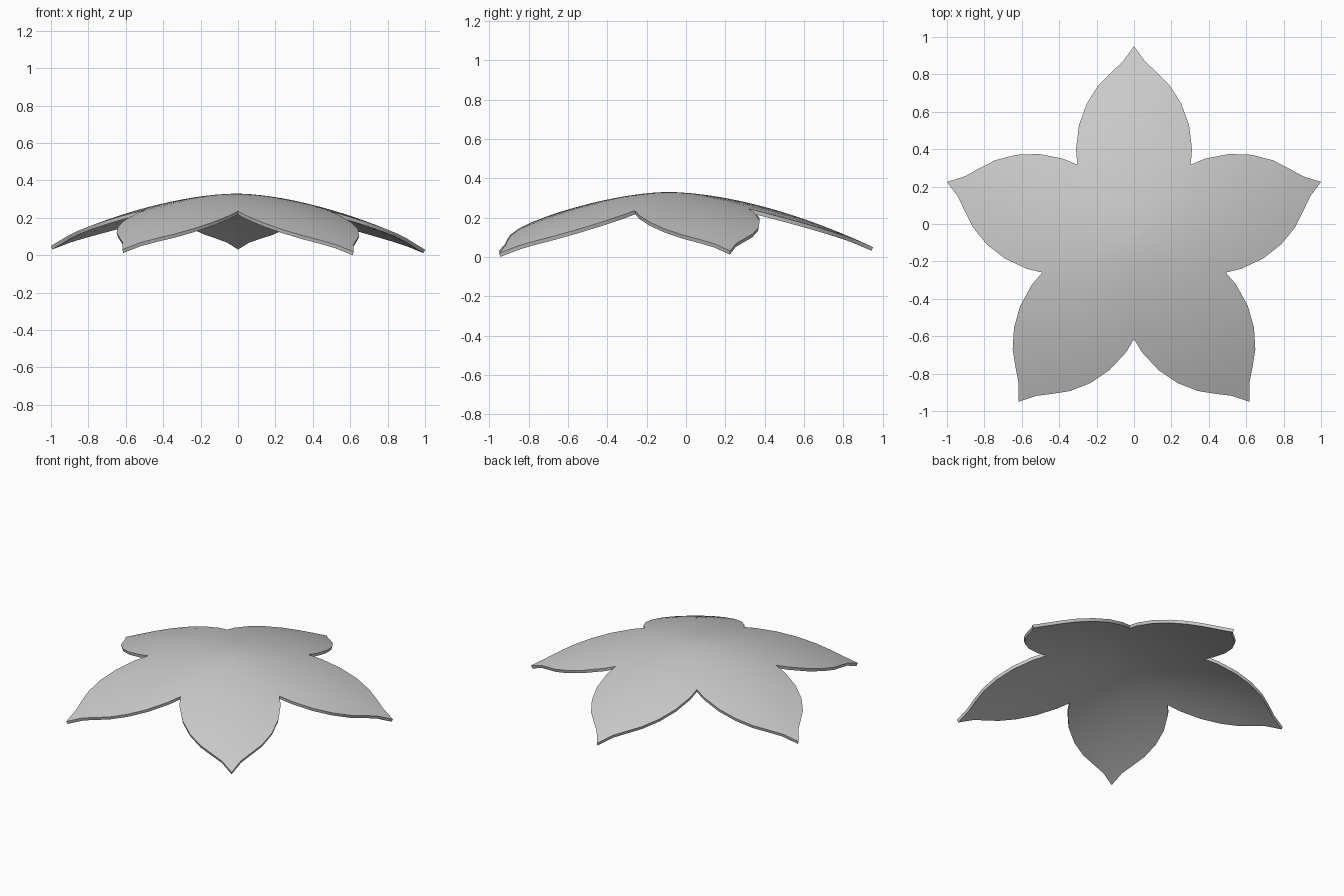
import bpy, bmesh, math
from mathutils import Vector

if "Cube" in bpy.data.objects:
    bpy.data.objects.remove(bpy.data.objects["Cube"])

CENTRE_Y = -0.1
RINGS = 14

# Right half of one upright petal, from notch to tip, measured from the flower centre
half = [(0.303, 0.417), (0.310, 0.50), (0.294, 0.63), (0.252, 0.745),
        (0.190, 0.842), (0.120, 0.912), (0.058, 0.970), (0.0, 1.0515)]
petal = half + [(-x, y) for x, y in reversed(half[1:-1])]

# Five-petal outline
outline = []
for i in range(5):
    a = math.radians(72 * i)
    c, s = math.cos(a), math.sin(a)
    outline += [(x * c - y * s, x * s + y * c) for x, y in petal]


def dome(x, y):
    """Drooping, slightly tilted height of the top surface."""
    r = math.hypot(x, y)
    y += CENTRE_Y
    return Vector((x, y, 0.335 - 0.27 * r ** 1.71 + 0.013 * y - 0.010 * x))


# Domed surface made of rings shrinking to the centre
bm = bmesh.new()
hub = bm.verts.new(dome(0, 0))
rings = [[bm.verts.new(dome(x * k / RINGS, y * k / RINGS)) for x, y in outline]
         for k in range(1, RINGS + 1)]
n = len(outline)
for j in range(n):
    q = (j + 1) % n
    bm.faces.new((hub, rings[0][j], rings[0][q]))
    for a, b in zip(rings, rings[1:]):
        bm.faces.new((a[j], b[j], b[q], a[q]))
bm.normal_update()
mesh = bpy.data.meshes.new("flower_petals")
bm.to_mesh(mesh)
bm.free()
flower = bpy.data.objects.new("flower_petals", mesh)
bpy.context.collection.objects.link(flower)
bpy.context.view_layer.objects.active = flower
flower.select_set(True)

# Thin shell below the surface
solid = flower.modifiers.new("thickness", 'SOLIDIFY')
solid.thickness = 0.02
solid.offset = -1
bpy.ops.object.modifier_apply(modifier=solid.name)
bpy.ops.object.shade_smooth_by_angle(angle=math.radians(35))

# Rest on the ground
low = min(v.co.z for v in flower.data.vertices)
for v in flower.data.vertices:
    v.co.z -= low
